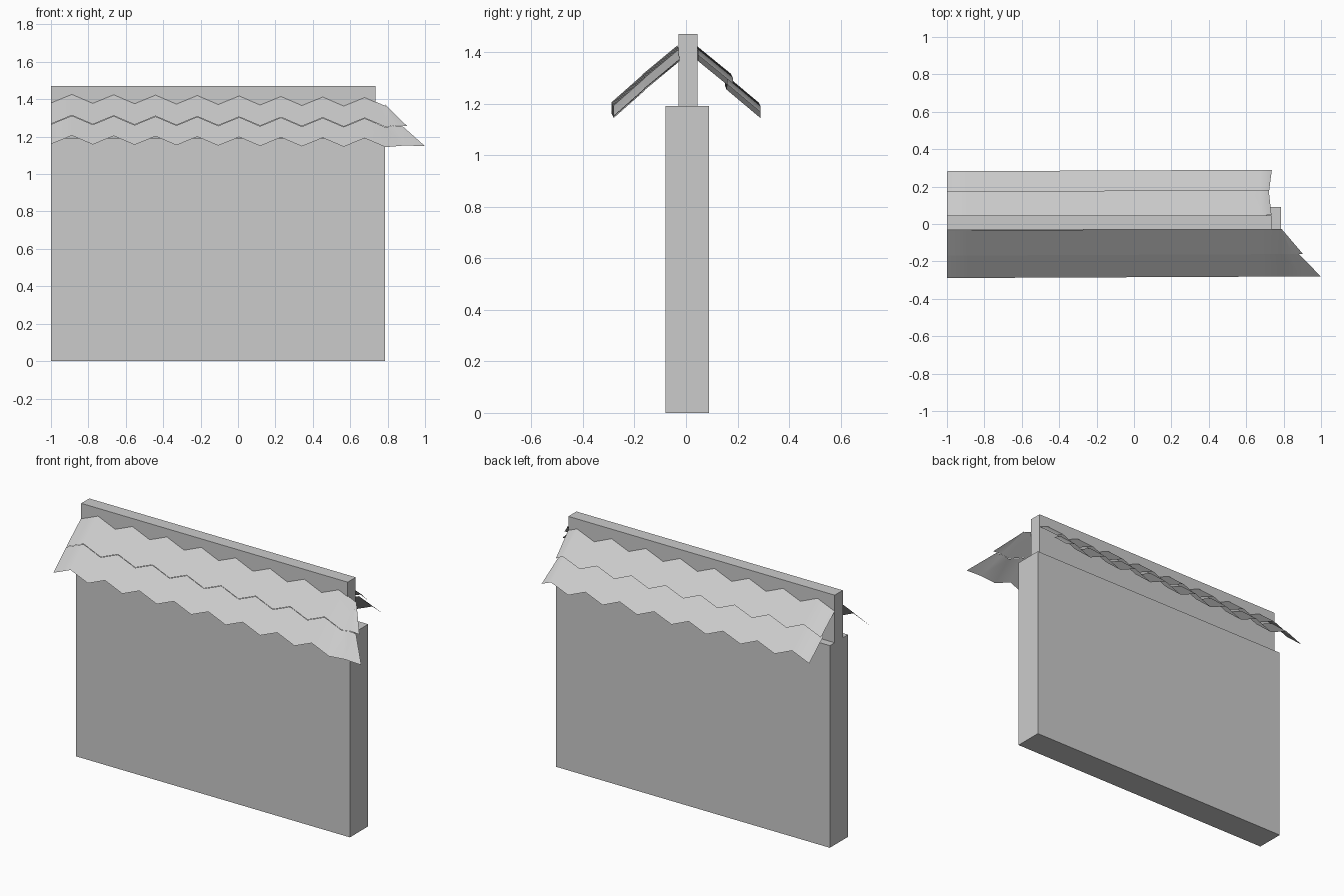
import bpy, bmesh

if "Cube" in bpy.data.objects:
    bpy.data.objects.remove(bpy.data.objects["Cube"])

STEP = 0.1118   # half a corrugation


def box(name, x0, x1, y0, y1, z0, z1):
    bm = bmesh.new()
    bmesh.ops.create_cube(bm, size=1)
    for v in bm.verts:
        v.co.x = x0 + (v.co.x + 0.5) * (x1 - x0)
        v.co.y = y0 + (v.co.y + 0.5) * (y1 - y0)
        v.co.z = z0 + (v.co.z + 0.5) * (z1 - z0)
    return finish(name, bm)


def finish(name, bm, smooth=False):
    me = bpy.data.meshes.new(name)
    bm.to_mesh(me)
    bm.free()
    me.polygons.foreach_set("use_smooth", [smooth] * len(me.polygons))
    ob = bpy.data.objects.new(name, me)
    bpy.context.collection.objects.link(ob)
    return ob


def row(y, z, flare=None, end=0.73):
    """One corrugated line of points; z is the valley height at the left end."""
    pts = []
    for k in range(17):
        x = -1 + STEP * k
        zz = z + 0.047 * (k % 2) - 0.016 * k / 16
        if flare is None and k == 16:
            x, zz = end, zz + 0.024
        pts.append((x, y + 0.008 * (k / 16 - 0.5), zz))
    if flare is not None:
        x, yy, zz = pts[-1]
        for j in (1, 2):
            pts.append((x + flare * j / 2, yy, zz + 0.009 * (2 - j) + 0.005 * (j == 2)))
    return pts


def sheet(name, *rows):
    bm = bmesh.new()
    grid = [[bm.verts.new(p) for p in r] for r in rows]
    for a, b in zip(grid, grid[1:]):
        for i in range(len(a) - 1):
            f = bm.faces.new((a[i], b[i], b[i + 1], a[i + 1]))
            f.normal_update()
    bmesh.ops.remove_doubles(bm, verts=bm.verts, dist=0.0001)
    for f in bm.faces:
        f.normal_update()
        if f.normal.z < 0:
            f.normal_flip()
    return finish(name, bm, True)


# Wall and the narrower ridge board on top
box("wall", -1, 0.785, -0.08, 0.09, 0, 1.19)
box("ridge_board", -1, 0.735, -0.03, 0.045, 1.19, 1.47)

# Front roof: flush sheets flaring out at the right end
sheet("front_upper_sheet", row(-0.03, 1.38, 0.0), row(-0.165, 1.268, 0.115))
sheet("front_lower_sheet", row(-0.165, 1.266, 0.092), row(-0.285, 1.16, 0.211))

# Back roof: upper sheet lapping over the lower one
sheet("back_upper_sheet", row(0.043, 1.38, end=0.735), row(0.178, 1.27, end=0.72))
sheet("back_lower_sheet", row(0.155, 1.268, end=0.72), row(0.286, 1.158, end=0.737))
